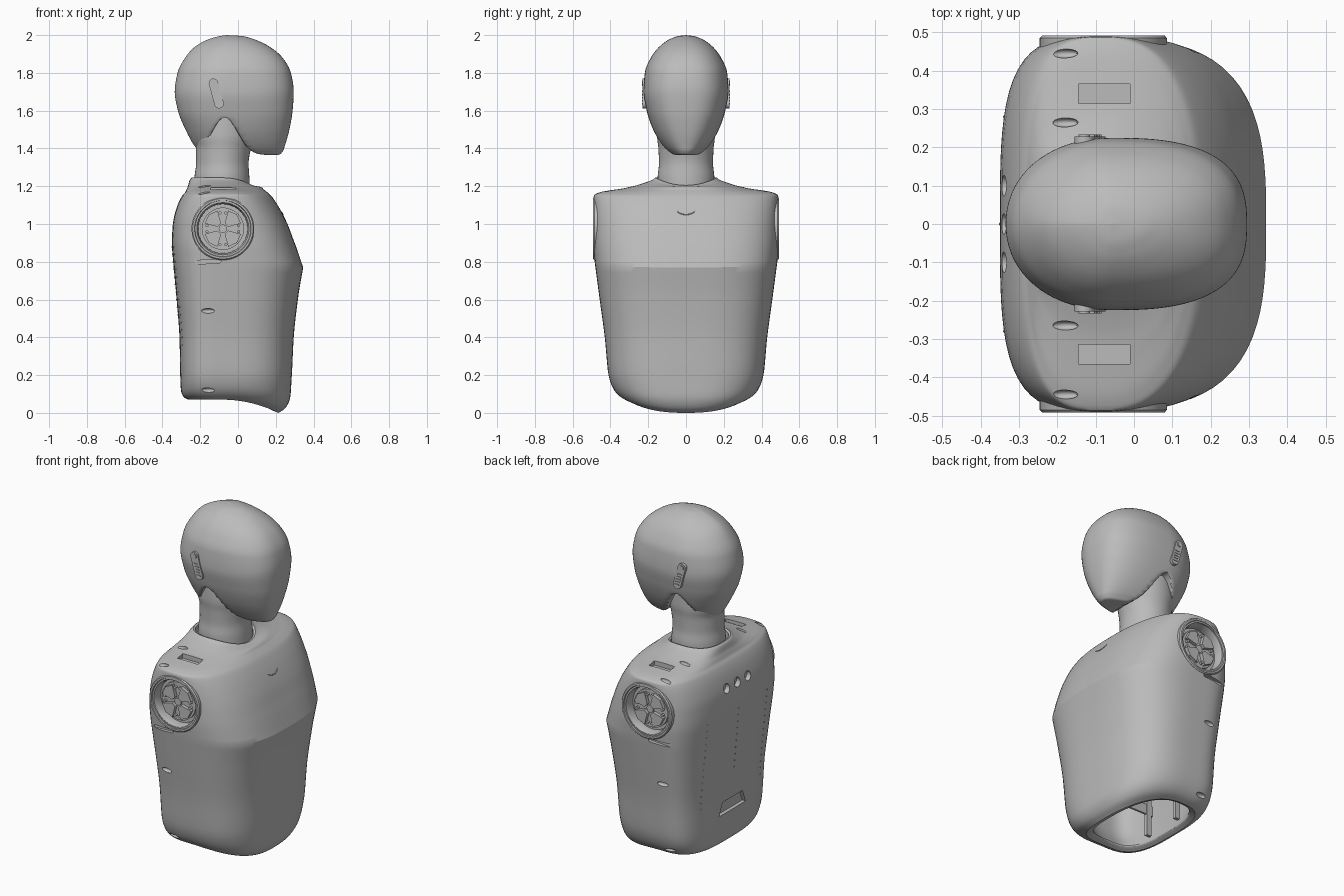
import bpy, bmesh
from math import sin, cos, pi, exp, atan2
from mathutils import Vector, Matrix
from mathutils.bvhtree import BVHTree

if "Cube" in bpy.data.objects:
    bpy.data.objects.remove(bpy.data.objects["Cube"], do_unlink=True)

grey = bpy.data.materials.new("plain grey")
grey.use_nodes = True
grey.diffuse_color = (0.5, 0.5, 0.5, 1)
grey.node_tree.nodes["Principled BSDF"].inputs["Base Color"].default_value = grey.diffuse_color


def finish(bm, name):
    """Turn a bmesh into a named object with the shared material."""
    bmesh.ops.remove_doubles(bm, verts=bm.verts, dist=0.00005)
    bmesh.ops.recalc_face_normals(bm, faces=bm.faces)
    mesh = bpy.data.meshes.new(name)
    bm.to_mesh(mesh)
    bm.free()
    obj = bpy.data.objects.new(name, mesh)
    bpy.context.collection.objects.link(obj)
    mesh.materials.append(grey)
    return obj


def smooth(obj, angle=0.6):
    bpy.ops.object.select_all(action='DESELECT')
    obj.select_set(True)
    bpy.context.view_layer.objects.active = obj
    bpy.ops.object.shade_smooth_by_angle(angle=angle)


def blend_rows(rows, steps):
    """Smooth interpolation through section rows without overshoot."""
    rows = [Vector(r) for r in rows]
    deltas = [b - a for a, b in zip(rows, rows[1:])]

    def slope(i):
        if i == 0 or i == len(deltas):
            return deltas[min(i, len(deltas) - 1)]
        pairs = zip(deltas[i - 1], deltas[i])
        return Vector([0 if a * b <= 0 else 2 * a * b / (a + b) for a, b in pairs])

    out = []
    for i, d in enumerate(deltas):
        m, n = slope(i), slope(i + 1)
        for k in range(steps):
            t = k / steps
            out.append(rows[i] + m * (t - 2 * t * t + t ** 3)
                       + d * (3 * t * t - 2 * t ** 3) + n * (t ** 3 - t * t))
    return out + [rows[-1]]


def loft(pieces, centre, back_change, steps=5, sides=96, warp=None):
    """Rows hold: height, back x, front x, half width, roundness, front dip."""
    bm = bmesh.new()
    loops = []
    for piece in pieces:
        for z, back, front, half, power, dip in blend_rows(piece, steps):
            loop = []
            for k in range(sides):
                c, s = cos(2 * pi * k / sides), sin(2 * pi * k / sides)
                p = power if c > 0 else power + back_change
                r = (abs(c) ** p + abs(s) ** p) ** (-1 / p)
                x = centre + c * r * (front - centre if c > 0 else centre - back)
                co = Vector((x, s * r * half, z - dip * max(0, c * r) ** 2))
                loop.append(bm.verts.new(warp(co) if warp else co))
            loops.append(loop)
    for a, b in zip(loops, loops[1:]):
        for k in range(sides):
            j = (k + 1) % sides
            bm.faces.new((a[k], a[j], b[j], b[k]))
    return bm


def prism(bm, outline, y0, y1):
    """Extrude an outline in the xz plane along y."""
    ends = [[bm.verts.new((x, y, z)) for x, z in outline] for y in (y0, y1)]
    for e in ends:
        bm.faces.new(e)
    for k in range(len(outline)):
        j = (k + 1) % len(outline)
        bm.faces.new((ends[0][k], ends[0][j], ends[1][j], ends[1][k]))


def disc(x, z, r, count=48):
    return [(x + r * cos(2 * pi * k / count), z + r * sin(2 * pi * k / count)) for k in range(count)]


def pill(a, b, r, count=12):
    start = atan2(b[1] - a[1], b[0] - a[0]) - pi / 2
    pts = []
    for (x, z), turn in ((b, 0), (a, pi)):
        for k in range(count + 1):
            t = start + turn + pi * k / count
            pts.append((x + r * cos(t), z + r * sin(t)))
    return pts


def box(bm, centre, size):
    m = Matrix.Translation(centre) @ Matrix.Diagonal((*size, 1))
    return bmesh.ops.create_cube(bm, size=1, matrix=m)["verts"]


# Torso shell: hollow inside, open underneath, creased across the chest
hollow = [(1.05, -.08, -.08, 0, 3, 0), (1, -.25, .16, .35, 3, 0), (.6, -.26, .24, .36, 3, 0),
          (.2, -.25, .2, .33, 2.6, 0), (.09, -.235, .18, .28, 2.3, .07), (.07, -.262, .215, .31, 2.4, .07)]
lower = [(.07, -.262, .215, .31, 2.4, .07), (.085, -.288, .25, .345, 2.6, .06),
         (.12, -.302, .277, .38, 2.8, .035), (.2, -.306, .285, .41, 3, 0), (.4, -.31, .295, .43, 3, 0),
         (.6, -.325, .317, .457, 3, 0), (.795, -.343, .345, .483, 3, .025)]
upper = [lower[-1], (.9, -.35, .3, .49, 3, 0), (1, -.345, .262, .49, 2.9, 0), (1.1, -.32, .21, .49, 2.7, 0),
         (1.15, -.295, .175, .488, 2.5, 0), (1.168, -.28, .155, .455, 2.3, 0), (1.185, -.272, .135, .36, 2.2, 0),
         (1.2, -.265, .125, .28, 2.2, .005), (1.235, -.255, .09, .175, 2.1, .035), (1.245, -.245, .078, .163, 2, .04)]
collar = [upper[-1], (1.24, -.235, .066, .152, 2, .04), (1.2, -.235, .066, .152, 2, .04), (1.2, -.08, -.08, 0, 2, 0)]
bm = loft([hollow, lower, upper], -.08, .6)
bm_collar = loft([collar], -.08, .6, steps=1)
temp = bpy.data.meshes.new("collar_part")
bm_collar.to_mesh(temp)
bm_collar.free()
bm.from_mesh(temp)
bpy.data.meshes.remove(temp)
tree = BVHTree.FromBMesh(bm)
torso = finish(bm, "torso")


def hit(origin, direction):
    return tree.ray_cast(Vector(origin), Vector(direction))[0]


# Recesses cut in the torso
arm_x, arm_z = -.08, .975
bm = bmesh.new()
for s in (-1, 1):
    prism(bm, disc(arm_x, arm_z, .14), s * .43, s * .6)
    box(bm, (-.078, s * .34, 1.23), (.135, .05, .13))
    prism(bm, pill((-.22, .797), (-.1, .803), .01), s * .462, s * .6)
    spots = [hit((-.18, s * y, 2), (0, 0, -1)) for y in (.265, .445)]
    spots += [hit((-.16, s, z), (0, -s, 0)) for z in (.54, .12)]
    for i, spot in enumerate(spots):
        size = (.035, .012, .016) if i < 2 else (.036, .016, .013)
        m = Matrix.Translation(spot) @ Matrix.Diagonal((*size, 1))
        bmesh.ops.create_uvsphere(bm, u_segments=20, v_segments=12, radius=1, matrix=m)
for y in (-.1, 0, .1):
    m = Matrix.Translation(hit((-1, y, 1.03), (1, 0, 0))) @ Matrix.Rotation(pi / 2, 4, 'Y')
    bmesh.ops.create_cone(bm, cap_ends=True, segments=24, radius1=.027, radius2=.027, depth=.05, matrix=m)
for v in box(bm, (-.32, 0, .3), (.07, .25, .075)):
    if v.co.z > .3:
        v.co.y *= .75
cutter = finish(bm, "torso_cutter")
cutter.hide_render = True
mod = torso.modifiers.new("recesses", 'BOOLEAN')
mod.operation, mod.solver, mod.object = 'DIFFERENCE', 'EXACT', cutter
bpy.context.view_layer.objects.active = torso
bpy.ops.object.modifier_apply(modifier=mod.name)
bpy.data.objects.remove(cutter, do_unlink=True)
smooth(torso, 0.45)

# Ribs inside the hollow torso
bm = bmesh.new()
for y in (-.12, .12):
    box(bm, (-.01, y, .26), (.44, .012, .06))
    box(bm, (-.2, y, .5), (.03, .02, .8))
box(bm, (-.06, 0, .3), (.012, .66, .06))
finish(bm, "inner_ribs")

# Arm sockets: rim, hub with four pads and a ring of bolts
rim_profile = [(.166, .43), (.166, .485), (.16, .492), (.15, .492), (.147, .484), (.138, .484), (.13, .46), (.13, .43)]
for s, side in ((-1, "right"), (1, "left")):
    bm = bmesh.new()
    rings = [[bm.verts.new((x, s * y, z)) for x, z in disc(arm_x, arm_z, r, 64)] for r, y in rim_profile]
    for a, b in zip(rings, rings[1:] + rings[:1]):
        for k in range(64):
            j = (k + 1) % 64
            bm.faces.new((a[k], a[j], b[j], b[k]))
    smooth(finish(bm, side + "_socket_rim"))

    bm = bmesh.new()
    prism(bm, disc(arm_x, arm_z, .112), s * .42, s * .447)
    prism(bm, disc(arm_x, arm_z, .022, 24), s * .44, s * .455)
    for q in range(4):
        t = pi / 4 + q * pi / 2
        pad = [(r, t + w) for r, w in ((.03, -.45), (.1, -.5), (.105, 0), (.1, .5), (.03, .45))]
        prism(bm, [(arm_x + r * cos(a), arm_z + r * sin(a)) for r, a in pad], s * .44, s * .468)
        for a in (t - .6, t + .6):
            bolt = disc(arm_x + .085 * cos(a), arm_z + .085 * sin(a), .008, 12)
            prism(bm, bolt, s * .44, s * .462)
    smooth(finish(bm, side + "_socket_hub"))

# Chest mark: thin curved line
curve = bpy.data.curves.new("chest_mark", 'CURVE')
curve.dimensions = '3D'
curve.bevel_depth = .003
line = curve.splines.new('POLY')
line.points.add(12)
for k, p in enumerate(line.points):
    u = k / 6 - 1
    p.co = (*hit((1, .045 * u, 1.05 + .015 * u * u), (-1, 0, 0)), 1)
curve.materials.append(grey)
bpy.context.collection.objects.link(bpy.data.objects.new("chest_mark", curve))

# Back panel screws in vertical rows
bm = bmesh.new()
for y in (-.28, 0, .28):
    for k in range(14):
        spot = hit((-1, y, .36 + .04 * k), (1, 0, 0))
        if y or spot.z > .48:
            bmesh.ops.create_icosphere(bm, subdivisions=1, radius=.004, matrix=Matrix.Translation(spot))
finish(bm, "back_screws")

# Neck
neck = [(1.19, -.232, .062, .15, 2, .03), (1.25, -.23, .06, .15, 2, 0), (1.32, -.222, .056, .143, 2, 0),
        (1.4, -.222, .068, .146, 2, 0), (1.47, -.24, .085, .153, 2, 0), (1.6, -.24, .08, .15, 2, 0)]
smooth(finish(loft([neck], -.08, 0, sides=64), "neck"))


# Head: underside rises to a peak below each ear
def jaw(co):
    co.z = max(co.z, 1.365 + .2 * exp(-((co.x + .07) / .095) ** 2))
    return co


head = [(1.365, -.06, -.06, 0, 2.4, 0), (1.366, -.17, .21, .07, 2.4, 0), (1.385, -.205, .237, .1, 2.4, 0),
        (1.42, -.235, .25, .13, 2.5, 0), (1.5, -.278, .272, .175, 2.6, 0), (1.6, -.318, .289, .208, 2.7, 0),
        (1.7, -.335, .295, .225, 2.7, 0), (1.8, -.32, .28, .218, 2.6, 0), (1.88, -.28, .236, .186, 2.5, 0),
        (1.94, -.226, .165, .14, 2.3, 0), (1.98, -.15, .08, .083, 2.1, 0), (1.995, -.095, .02, .04, 2, 0),
        (2, -.06, -.06, 0, 2, 0)]
smooth(finish(loft([head], -.06, -.6, steps=8, warp=jaw), "head"), 0.7)

# Ear plates with a button and a small grille
for s, side in ((-1, "right"), (1, "left")):
    bm = bmesh.new()
    top, low = Vector((-.13, 1.745)), Vector((-.1, 1.637))
    prism(bm, pill(low, top, .025), s * .19, s * .229)
    prism(bm, disc(*top, .015, 20), s * .22, s * .234)
    for k in range(5):
        mid = low.lerp(top, k * .15)
        prism(bm, pill(mid - Vector((.011, 0)), mid + Vector((.011, 0)), .004, 6), s * .22, s * .233)
    smooth(finish(bm, side + "_ear_plate"))
